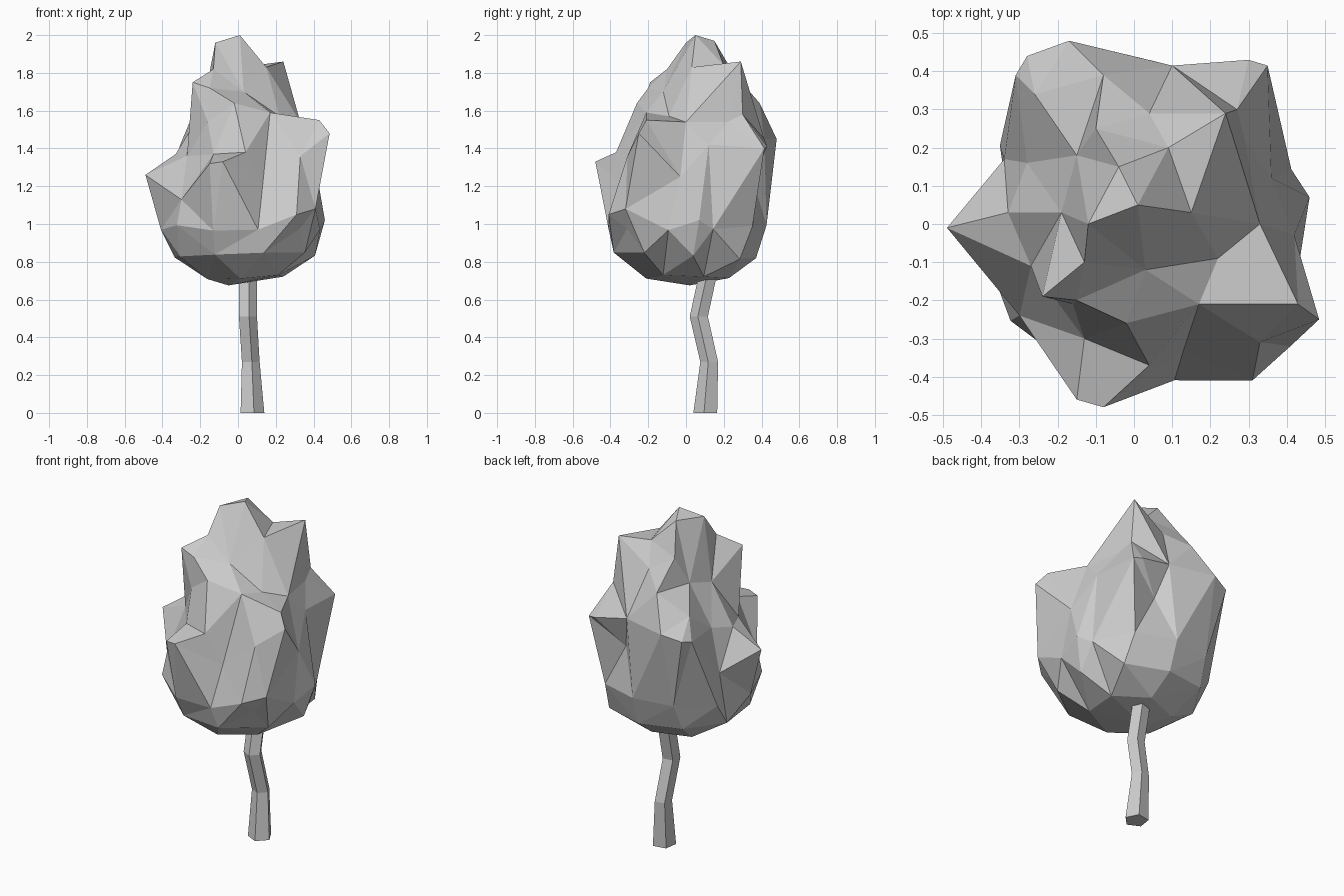
import bpy, bmesh, math, random
from mathutils import Vector

random.seed(4)


def make_object(name, bm):
    bmesh.ops.recalc_face_normals(bm, faces=bm.faces)
    mesh = bpy.data.meshes.new(name)
    bm.to_mesh(mesh)
    bm.free()
    obj = bpy.data.objects.new(name, mesh)
    bpy.context.collection.objects.link(obj)
    return obj


def ring(cx, cy, z, radius, count, turn=0.0, jitter=0.0):
    pts = []
    for i in range(count):
        a = turn + math.tau * i / count
        r = radius * (1 + random.uniform(-jitter, jitter))
        pts.append((cx + r * math.cos(a), cy + r * math.sin(a),
                    z + random.uniform(-jitter, jitter) * 0.5))
    return pts


# Bent five-sided trunk
bm = bmesh.new()
path = [(0.073, 0.105, 0.0, 0.067), (0.065, 0.125, 0.27, 0.05),
        (0.05, 0.07, 0.51, 0.051), (0.05, 0.12, 0.74, 0.051),
        (0.05, 0.12, 0.85, 0.04)]
loops = [[bm.verts.new(p) for p in ring(x, y, z, r, 5, -1.4)] for x, y, z, r in path]
for low, high in zip(loops, loops[1:]):
    for i in range(5):
        j = (i + 1) % 5
        bm.faces.new((low[i], low[j], high[j], high[i]))
bm.faces.new(loops[0])
bm.faces.new(loops[-1])
make_object("trunk", bm)

# Crown landmarks: pointed leaf clumps, then the hollows between them
clumps = [(0.01, 0.05, 2.0), (-0.12, 0.0, 1.96), (0.24, 0.29, 1.86),
          (-0.24, -0.19, 1.75), (-0.15, -0.20, 1.72), (-0.02, -0.26, 1.64),
          (-0.10, 0.25, 1.80), (-0.04, 0.15, 1.97),
          (0.17, -0.21, 1.59), (0.43, -0.21, 1.55), (0.485, -0.25, 1.48),
          (-0.49, -0.01, 1.26), (-0.15, -0.46, 1.32), (-0.08, -0.48, 1.33),
          (0.04, -0.37, 1.38), (0.31, -0.41, 1.05), (0.41, -0.32, 1.08),
          (-0.17, 0.48, 1.45), (-0.28, 0.44, 1.42), (-0.31, 0.39, 1.41),
          (-0.08, 0.39, 1.64), (0.10, 0.415, 1.45),
          (0.35, 0.415, 1.40), (0.30, 0.43, 1.41), (0.46, 0.07, 1.02),
          (0.36, 0.12, 1.42)]
hollows = [(0.03, -0.12, 1.70), (-0.19, 0.03, 1.60), (0.15, 0.03, 1.83),
           (0.09, 0.20, 1.84), (-0.13, -0.10, 1.82), (-0.16, -0.21, 1.54),
           (0.22, -0.09, 1.57), (0.33, 0.0, 1.54), (-0.13, -0.30, 1.37),
           (-0.27, -0.11, 1.36), (-0.33, 0.03, 1.37), (-0.28, 0.16, 1.40),
           (-0.26, 0.34, 1.53), (-0.30, -0.24, 1.13), (0.13, -0.33, 1.20),
           (0.42, -0.03, 1.25), (0.33, -0.31, 1.36), (0.29, 0.22, 1.54),
           (0.27, 0.30, 1.58), (0.15, 0.35, 1.25), (0.04, 0.29, 1.72),
           (-0.34, 0.17, 1.15), (-0.15, 0.18, 1.64)]
rounded_base = ([(-0.05, 0.02, 0.675)]
                + ring(0.04, 0.01, 0.72, 0.22, 6, 0.4, 0.04)
                + ring(0.03, 0.0, 0.83, 0.385, 9, 0.1, 0.04)
                + ring(0.02, 0.0, 0.98, 0.43, 11, 0.35, 0.03))

# Connect landmarks on a sphere, then return them to their true positions
bm = bmesh.new()
centre = Vector((0.0, 0.02, 1.2))
home = {}
for p in clumps + hollows + rounded_base:
    d = Vector(p) - centre
    d.z *= 0.55
    v = bm.verts.new(d.normalized())
    home[v] = Vector(p)
bmesh.ops.convex_hull(bm, input=list(bm.verts))
for v in bm.verts:
    v.co = home[v]
make_object("leafy_crown", bm)
